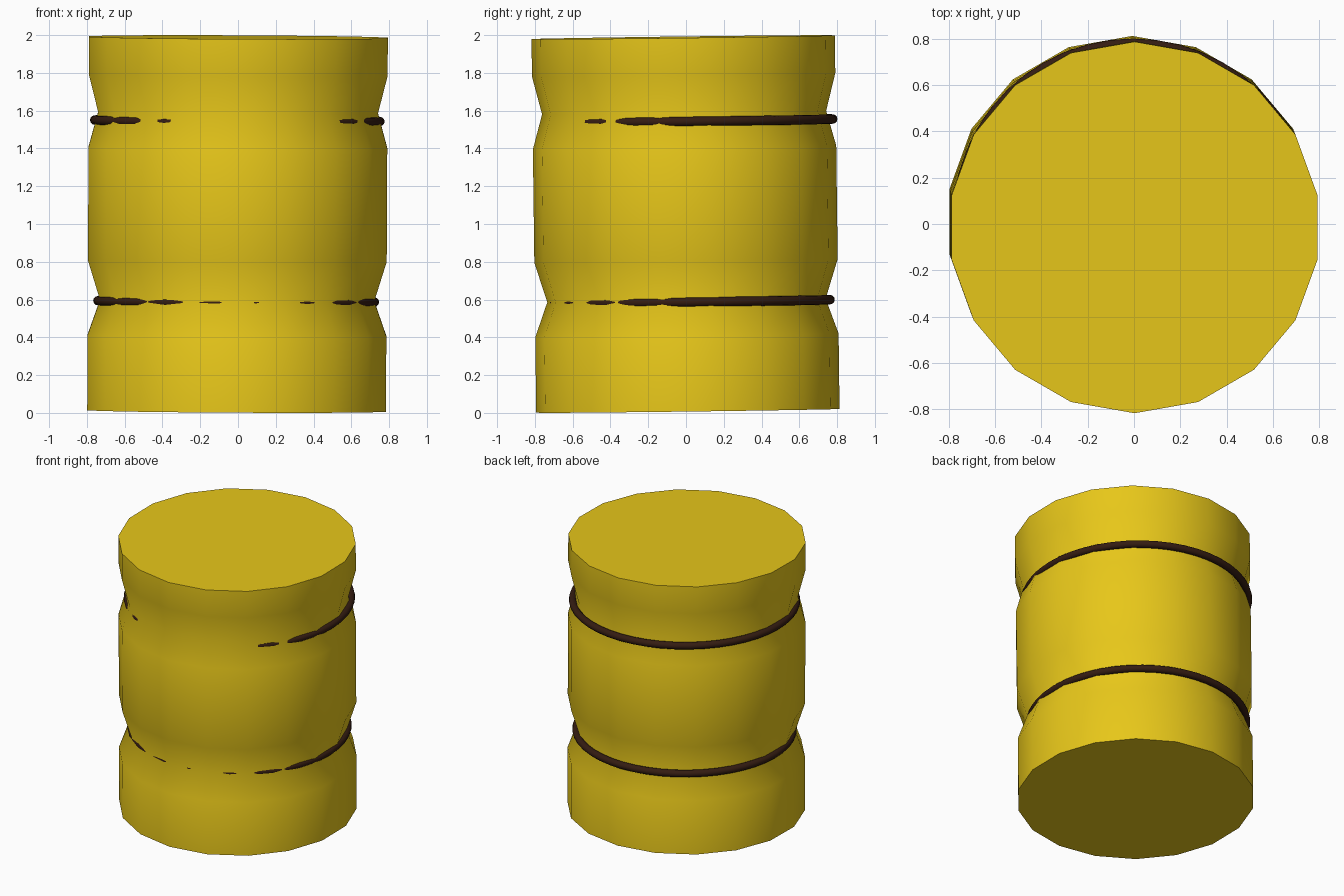
import bpy, bmesh
from math import radians, sin, cos, pi

if "Cube" in bpy.data.objects:
    bpy.data.objects.remove(bpy.data.objects["Cube"])

TILT = (0.0126, 0.005, 0)       # the whole barrel leans slightly
CENTRE = (-0.0025, -0.0025, 1.0)
SIDES = 18


def material(name, rgb):
    m = bpy.data.materials.new(name)
    m.diffuse_color = (*rgb, 1)
    m.use_nodes = True
    m.node_tree.nodes["Principled BSDF"].inputs["Base Color"].default_value = m.diffuse_color
    return m


def finish(ob, mat):
    ob.location = CENTRE
    ob.rotation_euler = TILT
    ob.data.materials.append(mat)
    bpy.ops.object.select_all(action='DESELECT')
    ob.select_set(True)
    bpy.context.view_layer.objects.active = ob
    bpy.ops.object.shade_smooth_by_angle(angle=radians(50))


def lathe(name, profile, mat):
    bm = bmesh.new()
    rings = []
    for r, z in profile:
        rings.append([bm.verts.new((r * cos(radians(10) + 2 * pi * i / SIDES),
                                    r * sin(radians(10) + 2 * pi * i / SIDES), z))
                      for i in range(SIDES)])
    for a, b in zip(rings, rings[1:]):
        for i in range(SIDES):
            j = (i + 1) % SIDES
            bm.faces.new((a[i], a[j], b[j], b[i]))
    bm.faces.new(rings[0][::-1])
    bm.faces.new(rings[-1])
    me = bpy.data.meshes.new(name)
    bm.to_mesh(me)
    bm.free()
    ob = bpy.data.objects.new(name, me)
    bpy.context.collection.objects.link(ob)
    finish(ob, mat)


def band(name, outer, tube, centre, mat):
    bm = bmesh.new()
    n, m = 48, 12
    grid = []
    for i in range(n):
        a = 2 * pi * i / n
        row = []
        for k in range(m):
            b = 2 * pi * k / m
            r = outer - tube + tube * cos(b)
            row.append(bm.verts.new((centre[0] + r * cos(a), centre[1] + r * sin(a),
                                     centre[2] + tube * sin(b))))
        grid.append(row)
    for i in range(n):
        p, q = grid[i], grid[(i + 1) % n]
        for k in range(m):
            l = (k + 1) % m
            bm.faces.new((p[k], q[k], q[l], p[l]))
    me = bpy.data.meshes.new(name)
    bm.to_mesh(me)
    bm.free()
    ob = bpy.data.objects.new(name, me)
    bpy.context.collection.objects.link(ob)
    finish(ob, mat)


yellow = material("yellow", (0.8, 0.57, 0.01))
brown = material("dark_brown", (0.035, 0.012, 0.006))

# Barrel body with two pinched waists
lathe("barrel_body", [(0.803, -0.989), (0.803, -0.59), (0.737, -0.405), (0.803, -0.195),
                      (0.803, 0.405), (0.752, 0.59), (0.803, 0.79), (0.803, 0.989)], yellow)

# Hoops, set a little towards the back so the front sinks into the body
band("lower_hoop", 0.757, 0.025, (-0.005, 0.028, -0.41), brown)
band("upper_hoop", 0.780, 0.025, (-0.004, 0.031, 0.546), brown)
